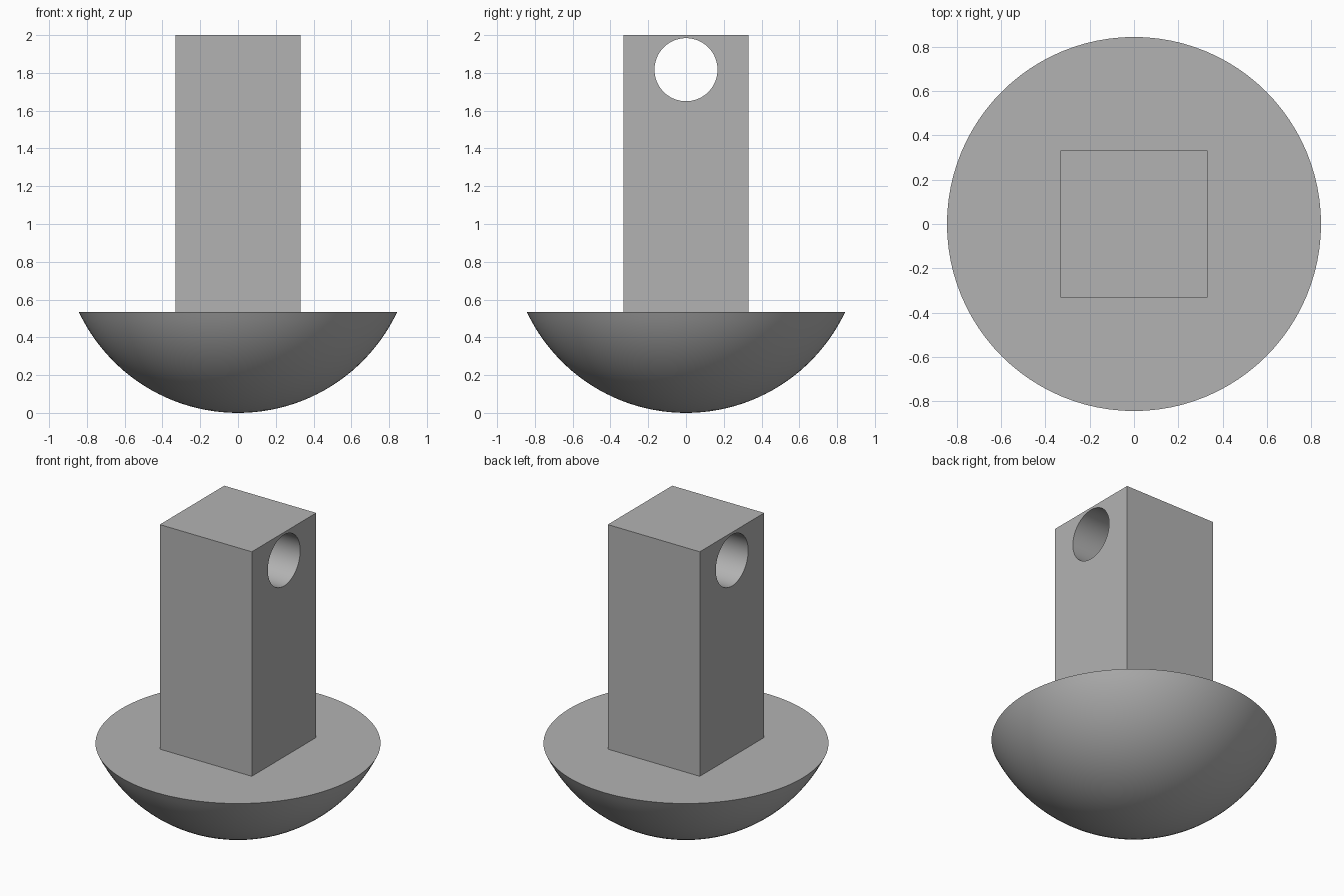
import bpy
import math

default = bpy.data.objects.get("Cube")
if default:
    bpy.data.objects.remove(default, do_unlink=True)

RIM_Z = 0.535      # height of the flat top of the base
RIM_R = 0.843      # radius of that flat top
HALF = 0.332       # half width of the square post
TOP = 2.0
HOLE_R, HOLE_Z = 0.167, 1.817

grey = bpy.data.materials.new("plain grey")
grey.use_nodes = True
colour = (0.45, 0.45, 0.45, 1)
grey.diffuse_color = colour
grey.node_tree.nodes["Principled BSDF"].inputs["Base Color"].default_value = colour


def finish(name, smooth=False):
    obj = bpy.context.object
    obj.name = name
    obj.data.materials.append(grey)
    bpy.ops.object.transform_apply(location=True, rotation=True, scale=True)
    if smooth:
        bpy.ops.object.shade_smooth_by_angle(angle=math.radians(30))
    return obj


def lathe(name, profile, steps):
    """Revolve (radius, z) points about z; the first point is the pole."""
    verts = [(0, 0, profile[0][1])]
    for r, z in profile[1:]:
        for i in range(steps):
            a = math.tau * i / steps
            verts.append((r * math.cos(a), r * math.sin(a), z))
    rings = len(profile) - 1
    at = lambda ring, i: 1 + ring * steps + i % steps
    faces = [(0, at(0, i + 1), at(0, i)) for i in range(steps)]
    for k in range(rings - 1):
        faces += [(at(k, i), at(k, i + 1), at(k + 1, i + 1), at(k + 1, i))
                  for i in range(steps)]
    faces.append([at(rings - 1, i) for i in range(steps)])
    mesh = bpy.data.meshes.new(name)
    mesh.from_pydata(verts, [], faces)
    obj = bpy.data.objects.new(name, mesh)
    bpy.context.collection.objects.link(obj)
    bpy.ops.object.select_all(action="DESELECT")
    obj.select_set(True)
    bpy.context.view_layer.objects.active = obj
    return finish(name, smooth=True)


# Rounded base: a cap of a sphere, flat on top
ball_r = (RIM_R ** 2 + RIM_Z ** 2) / (2 * RIM_Z)
sweep = math.acos(1 - RIM_Z / ball_r)
arc = [(ball_r * math.sin(sweep * k / 24), ball_r * (1 - math.cos(sweep * k / 24)))
       for k in range(25)]
lathe("rounded_base", arc, 96)

# Square post standing on the base
bpy.ops.mesh.primitive_cube_add(size=1, location=(0, 0, (TOP + RIM_Z) / 2))
bpy.context.object.scale = (2 * HALF, 2 * HALF, TOP - RIM_Z)
post = finish("square_post")

# Round hole through the post from side to side
bpy.ops.mesh.primitive_cylinder_add(vertices=64, radius=HOLE_R, depth=1,
                                    location=(0, 0, HOLE_Z),
                                    rotation=(0, math.pi / 2, 0))
cutter = finish("hole_cutter", smooth=True)
cutter.hide_render = True
cutter.hide_viewport = True
cut = post.modifiers.new("hole", "BOOLEAN")
cut.operation = "DIFFERENCE"
cut.solver = "EXACT"
cut.object = cutter
